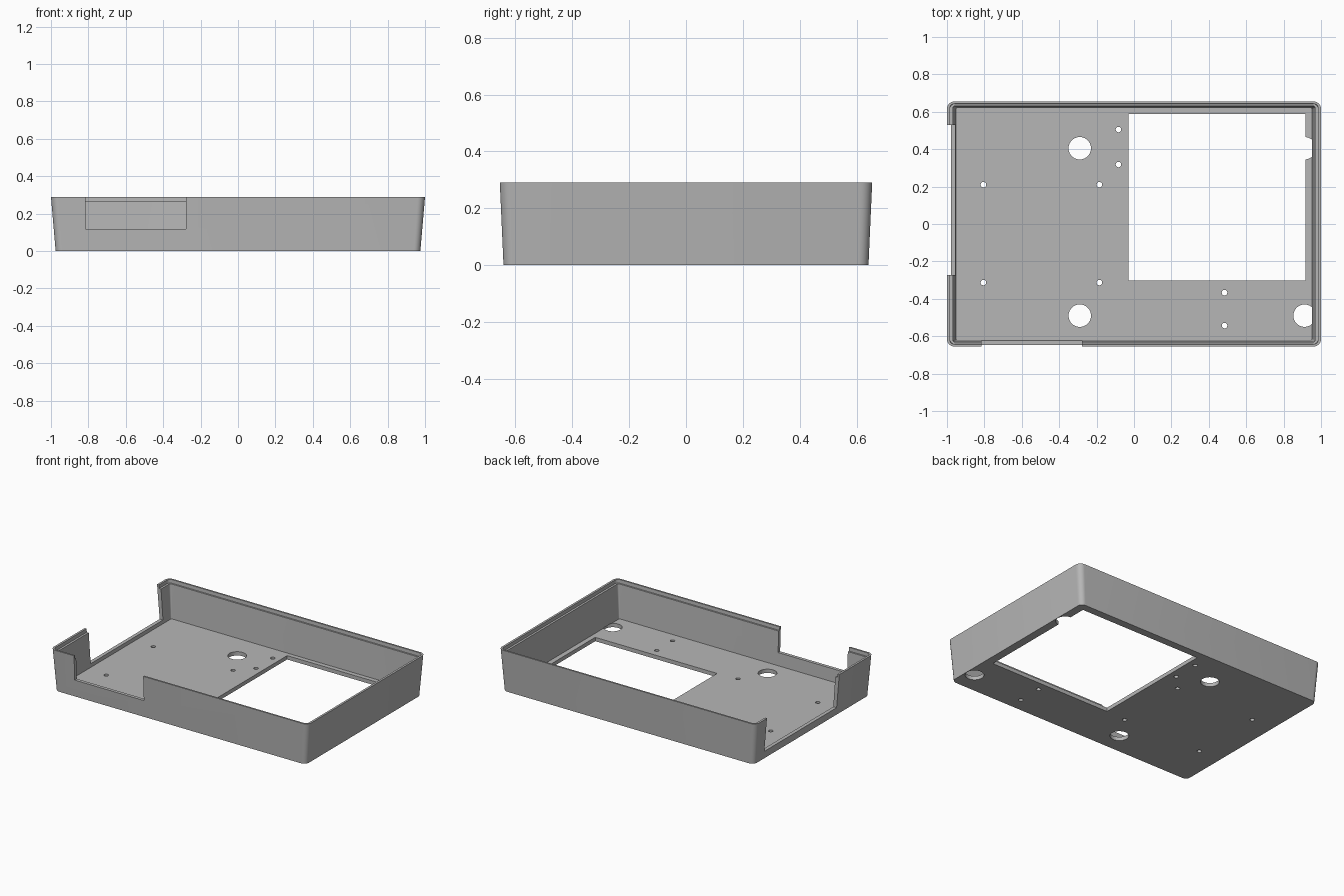
import bpy, bmesh, math

cube = bpy.data.objects.get("Cube")
if cube:
    bpy.data.objects.remove(cube, do_unlink=True)

HEIGHT, FLOOR, LIP = 0.29, 0.027, 0.265

grey = bpy.data.materials.new("plain_grey")
grey.use_nodes = True
colour = (0.47, 0.47, 0.47, 1)
grey.diffuse_color = colour
grey.node_tree.nodes["Principled BSDF"].inputs["Base Color"].default_value = colour


def make_object(name, bm):
    bmesh.ops.recalc_face_normals(bm, faces=bm.faces)
    mesh = bpy.data.meshes.new(name)
    bm.to_mesh(mesh)
    bm.free()
    mesh.materials.append(grey)
    obj = bpy.data.objects.new(name, mesh)
    bpy.context.collection.objects.link(obj)
    return obj


def rounded_ring(bm, half_x, half_y, radius, z, steps=8):
    ring = []
    for quarter, (sx, sy) in enumerate([(1, 1), (-1, 1), (-1, -1), (1, -1)]):
        for i in range(steps + 1):
            a = math.pi / 2 * (quarter + i / steps)
            ring.append(bm.verts.new((sx * (half_x - radius) + radius * math.cos(a),
                                      sy * (half_y - radius) + radius * math.sin(a), z)))
    return ring


def box_cutter(x0, x1, y0, y1, z0, z1):
    bm = bmesh.new()
    bmesh.ops.create_cube(bm, size=1)
    for v in bm.verts:
        v.co = (x0 if v.co.x < 0 else x1, y0 if v.co.y < 0 else y1, z0 if v.co.z < 0 else z1)
    return make_object("box_cutter", bm)


def hole_cutter(x, y, radius, sides):
    bm = bmesh.new()
    bmesh.ops.create_cone(bm, cap_ends=True, segments=sides, radius1=radius,
                          radius2=radius, depth=0.1)
    bmesh.ops.translate(bm, verts=bm.verts, vec=(x, y, FLOOR + 0.002 - 0.05))
    return make_object("hole_cutter", bm)


# Tray shell: tapered outside, stepped rim, tapered inside down to the floor
bm = bmesh.new()
sections = [
    (0.975, 0.642, 0.035, 0),
    (1.0, 0.655, 0.04, HEIGHT),
    (0.985, 0.643, 0.025, HEIGHT),
    (0.984, 0.642, 0.025, LIP),
    (0.969, 0.631, 0.012, LIP),
    (0.952, 0.62, 0.008, FLOOR),
]
rings = [rounded_ring(bm, *s) for s in sections]
for lower, upper in zip(rings, rings[1:]):
    for i in range(len(lower)):
        j = (i + 1) % len(lower)
        bm.faces.new((lower[i], lower[j], upper[j], upper[i]))
bm.faces.new(rings[0])
bm.faces.new(rings[-1])
tray = make_object("enclosure_tray", bm)

# Openings: display window, front wall notch, side wall notch
cutters = [
    box_cutter(-0.03, 0.917, -0.303, 0.588, -0.1, 0.1),
    box_cutter(-0.815, -0.278, -0.8, -0.55, 0.117, 0.5),
    box_cutter(-1.2, -0.9, -0.272, 0.53, 0.052, 0.5),
]

# Four large floor holes
for x in (-0.29, 0.912):
    for y in (-0.49, 0.405):
        cutters.append(hole_cutter(x, y, 0.06, 40))

# Small screw holes
screws = [(x, y) for x in (-0.805, -0.185) for y in (-0.313, 0.21)]
screws += [(-0.083, 0.505), (-0.083, 0.318), (0.484, -0.367), (0.484, -0.543)]
for x, y in screws:
    cutters.append(hole_cutter(x, y, 0.015, 20))

# Cut the openings and discard the cutters
bpy.context.view_layer.objects.active = tray
for cutter in cutters:
    mod = tray.modifiers.new("opening", "BOOLEAN")
    mod.operation = "DIFFERENCE"
    mod.solver = "EXACT"
    mod.object = cutter
    bpy.ops.object.modifier_apply(modifier=mod.name)
    bpy.data.objects.remove(cutter, do_unlink=True)

for obj in bpy.context.selected_objects:
    obj.select_set(False)
tray.select_set(True)
bpy.ops.object.shade_smooth_by_angle(angle=math.radians(30))
